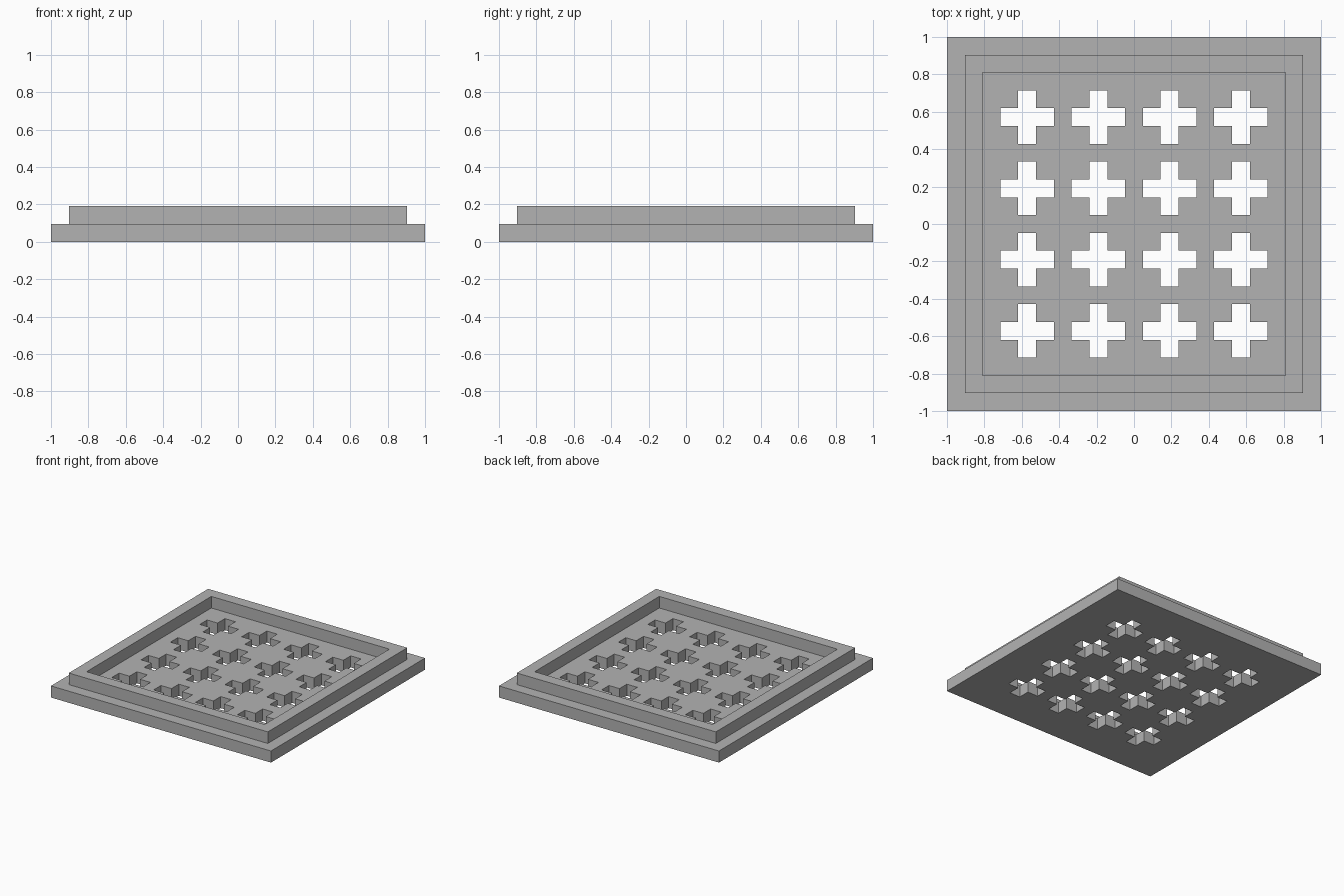
import bpy
import bmesh

cube = bpy.data.objects.get("Cube")
if cube:
    bpy.data.objects.remove(cube, do_unlink=True)

CELLS = 21               # plate width in square modules
U = 2 / CELLS            # module size, also the height of each step
HOLE_CENTRES = (-6, -2, 2, 6)

grey = bpy.data.materials.new("plain grey")
grey.use_nodes = True
colour = (0.45, 0.45, 0.45, 1)
grey.diffuse_color = colour
grey.node_tree.nodes["Principled BSDF"].inputs["Base Color"].default_value = colour


def in_cross(face):
    """True when a module belongs to one of the plus-shaped holes."""
    c = face.calc_center_median() / U
    dx = min(abs(c.x - h) for h in HOLE_CENTRES)
    dy = min(abs(c.y - h) for h in HOLE_CENTRES)
    return max(dx, dy) < 1.5 and min(dx, dy) < 0.5


def in_rim(face):
    """True when a module lies in the raised square ring, one step in from the edge."""
    c = face.calc_center_median() / U
    return 8.5 < max(abs(c.x), abs(c.y)) < 9.5


def raise_faces(bm, faces):
    """Extrude a region up by one module and return its new top faces."""
    new = bmesh.ops.extrude_face_region(bm, geom=faces)["geom"]
    verts = [g for g in new if isinstance(g, bmesh.types.BMVert)]
    bmesh.ops.translate(bm, verts=verts, vec=(0, 0, U))
    return [g for g in new if isinstance(g, bmesh.types.BMFace)]


# Flat sheet of modules with the plus-shaped holes removed
bm = bmesh.new()
bmesh.ops.create_grid(bm, x_segments=CELLS, y_segments=CELLS, size=1)
holes = [f for f in bm.faces if in_cross(f)]
bmesh.ops.delete(bm, geom=holes, context='FACES')

# Thicken the sheet into the plate, keeping its underside
underside = bm.faces[:]
bottom_copy = bmesh.ops.duplicate(bm, geom=underside)["geom"]
top = raise_faces(bm, underside)
bmesh.ops.remove_doubles(bm, verts=bm.verts, dist=U / 100)

# Raise the rim from the top of the plate
top = [f for f in bm.faces if f.normal.z > 0.5 and f.calc_center_median().z > U / 2]
raise_faces(bm, [f for f in top if in_rim(f)])
bmesh.ops.recalc_face_normals(bm, faces=bm.faces)

mesh = bpy.data.meshes.new("perforated_tray")
bm.to_mesh(mesh)
bm.free()
mesh.materials.append(grey)
tray = bpy.data.objects.new("perforated_tray", mesh)
bpy.context.collection.objects.link(tray)
